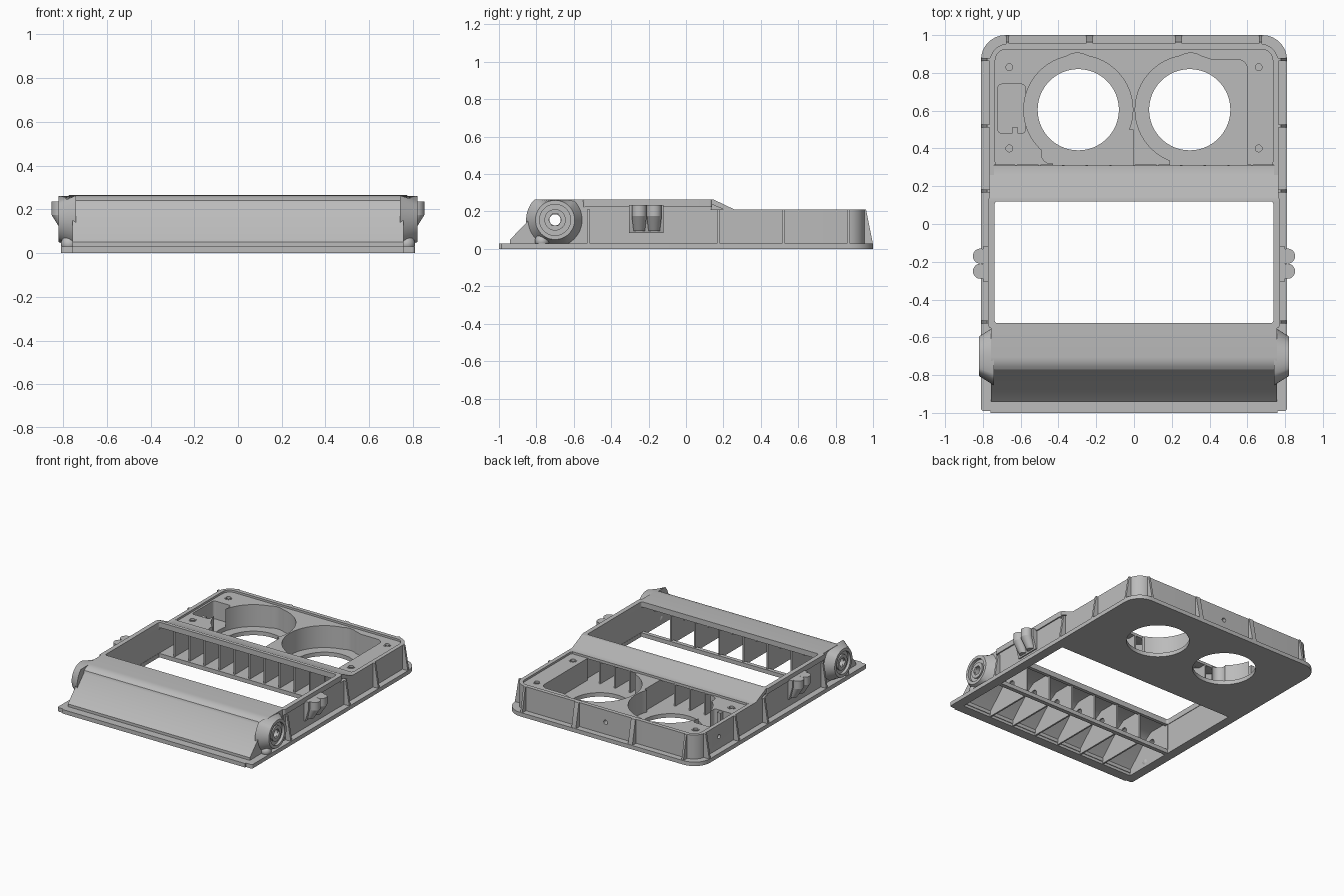
import bpy, bmesh
from math import sin, cos, pi
from mathutils import Matrix, Vector

if "Cube" in bpy.data.objects:
    bpy.data.objects.remove(bpy.data.objects["Cube"])

grey = bpy.data.materials.new("plain_grey")
grey.use_nodes = True
grey.diffuse_color = (0.5, 0.5, 0.5, 1)
grey.node_tree.nodes["Principled BSDF"].inputs["Base Color"].default_value = (0.5, 0.5, 0.5, 1)


def finish(name, bm):
    bmesh.ops.recalc_face_normals(bm, faces=bm.faces)
    mesh = bpy.data.meshes.new(name)
    bm.to_mesh(mesh)
    bm.free()
    mesh.materials.append(grey)
    obj = bpy.data.objects.new(name, mesh)
    bpy.context.collection.objects.link(obj)
    return obj


def prism(name, pts, axis, spans):
    """Extrude a profile along an axis, once for each (start, end) span."""
    place = {"x": lambda p, t: (t, p[0], p[1]),
             "y": lambda p, t: (p[0], t, p[1]),
             "z": lambda p, t: (p[0], p[1], t)}[axis]
    bm = bmesh.new()
    for a, b in spans:
        face = bm.faces.new([bm.verts.new(place(p, a)) for p in pts])
        ext = bmesh.ops.extrude_face_region(bm, geom=[face])
        move = Vector(place((0, 0), b - a))
        bmesh.ops.translate(bm, vec=move,
                            verts=[v for v in ext["geom"] if isinstance(v, bmesh.types.BMVert)])
    return finish(name, bm)


def rect(x0, y0, x1, y1, r=0.0, r_front=None):
    """Rectangle outline with rounded back and front corners."""
    rf = r if r_front is None else r_front
    pts = []
    for cx, cy, q, rad in ((x1, y1, 0, r), (x0, y1, 1, r), (x0, y0, 2, rf), (x1, y0, 3, rf)):
        sx, sy = (1 if q in (0, 3) else -1), (1 if q < 2 else -1)
        for i in range(9 if rad else 1):
            a = (q + i / 8) * pi / 2
            pts.append((cx - sx * rad + rad * cos(a), cy - sy * rad + rad * sin(a))
                       if rad else (cx, cy))
    return pts


def box(name, x0, x1, y0, y1, z0, z1):
    return prism(name, rect(x0, y0, x1, y1), "z", [(z0, z1)])


def cone(name, centre, r1, r2, depth, axis="z", n=48):
    bm = bmesh.new()
    turn = {"z": Matrix(), "x": Matrix.Rotation(pi / 2, 4, "Y"),
            "y": Matrix.Rotation(-pi / 2, 4, "X")}[axis]
    bmesh.ops.create_cone(bm, cap_ends=True, segments=n, radius1=r1, radius2=r2,
                          depth=depth, matrix=Matrix.Translation(centre) @ turn)
    return finish(name, bm)


def cut(obj, *cutters):
    for c in cutters:
        mod = obj.modifiers.new("cut", "BOOLEAN")
        mod.operation, mod.solver, mod.object = "DIFFERENCE", "EXACT", c
        bpy.context.view_layer.objects.active = obj
        bpy.ops.object.modifier_apply(modifier=mod.name)
        bpy.data.objects.remove(c)


FAN_X, FAN_Y = 0.295, 0.605
ROD_Y, ROD_Z = -0.70, 0.155

# Base plate with window, hood and fan openings
plate = prism("base_plate", rect(-0.81, -0.99, 0.81, 1.0, 0.13, 0.015), "z", [(0, 0.03)])
cut(plate,
    box("c", -0.74, 0.74, -0.525, 0.12, -1, 1),
    box("c", -0.74, 0.74, -0.925, -0.555, -1, 1),
    *[cone("c", (s * FAN_X, FAN_Y, 0), 0.215, 0.215, 1, n=64) for s in (-1, 1)])
box("front_lip", -0.76, 0.76, -1.0, -0.98, 0, 0.03)

# Rear housing with recessed deck, fan chambers and underpass
housing = prism("rear_housing", rect(-0.765, 0.12, 0.765, 0.955, 0.1, 0), "z", [(0.02, 0.21)])
cut(housing,
    prism("c", rect(-0.735, 0.302, 0.735, 0.925, 0.06, 0.03), "z", [(0.195, 0.3)]),
    box("c", -0.74, 0.74, 0.1, 0.312, 0.01, 0.3),
    *[cone("c", (s * FAN_X, FAN_Y, 0.2), 0.289, 0.289, 0.38, n=64) for s in (-1, 1)],
    cone("c", (-0.44, 0.37, 0.2), 0.05, 0.05, 0.38),
    cone("c", (-0.30, 0.80, 0.2), 0.105, 0.105, 0.38),
    cone("c", (0.30, 0.80, 0.2), 0.105, 0.105, 0.38),
    box("c", -0.43, -0.006, 0.30, 0.5, 0.01, 0.3),
    box("c", 0.19, 0.6, 0.30, 0.6, 0.01, 0.3),
    prism("c", rect(0.35, 0.5, 0.6, 0.87, 0.05), "z", [(0.01, 0.3)]),
    prism("c", rect(-0.72, 0.48, -0.575, 0.74, 0.02), "z", [(0.06, 0.3)]),
    *[cone("c", (sx * 0.66, y, 0.19), 0.027, 0.027, 0.12, n=24)
      for sx in (-1, 1) for y in (0.40, 0.83)],
    cone("c", (0, 0.95, 0.12), 0.016, 0.016, 0.08, "y", 20),
    cone("c", (-0.76, 0.70, 0.12), 0.016, 0.016, 0.06, "x", 20))
box("wiring_tab", -0.645, -0.615, 0.48, 0.51, 0.05, 0.19)

# Screw sleeves on the deck
for sx in (-1, 1):
    for y in (0.40, 0.83):
        sleeve = cone("screw_sleeve", (sx * 0.66, y, 0.17), 0.027, 0.027, 0.056, n=24)
        cut(sleeve, cone("c", (sx * 0.66, y, 0.2), 0.018, 0.018, 0.1, n=24))

# Sloped bridge between the window and the fans, with ribs below
prism("bridge_roof", [(0.12, 0.265), (0.145, 0.265), (0.26, 0.21), (0.31, 0.21), (0.31, 0.19),
                      (0.25, 0.19), (0.145, 0.235), (0.12, 0.235)], "x", [(-0.765, 0.765)])
prism("bridge_ribs", [(0.135, 0.025), (0.135, 0.24), (0.25, 0.195), (0.312, 0.195), (0.312, 0.025)],
      "x", [(i * 0.125 - 0.006, i * 0.125 + 0.006) for i in range(-5, 6)])

# Hollow front hood
slope = [(-0.94, 0.02), (-0.94, 0.05), (-0.775, 0.222)]
bend = [(-0.705 - 0.10 * sin(a), 0.165 + 0.10 * cos(a)) for a in (0.7, 0.5, 0.35, 0.18, 0)]
hood = prism("front_hood", slope + bend + [(-0.525, 0.265), (-0.525, 0.02)], "x", [(-0.757, 0.757)])
inner = [(-0.92, -0.02), (-0.92, 0.045), (-0.76, 0.205), (-0.70, 0.243), (-0.5, 0.243), (-0.5, -0.02)]
cut(hood, prism("c", inner, "x", [(-0.74, 0.74)]),
    cone("c", (0, ROD_Y, ROD_Z), 0.03, 0.03, 3, "x", 24))

# Ribs inside the hood, pierced for a rod
rib = [(-0.93, 0.004), (-0.93, 0.05), (-0.76, 0.215), (-0.70, 0.25), (-0.535, 0.25), (-0.535, 0.004)]
hood_ribs = prism("hood_ribs", rib, "x", [(x - 0.006, x + 0.006)
                                         for x in (-0.5, -0.3, -0.1, 0.1, 0.3, 0.5)])
cut(hood_ribs, cone("c", (0, ROD_Y, ROD_Z), 0.03, 0.03, 3, "x", 24))

# Window frame sides and top rim
rim = prism("window_rim", rect(-0.772, -0.55, 0.772, 0.14, 0.015), "z", [(0.225, 0.265)])
cut(rim, prism("c", rect(-0.738, -0.525, 0.738, 0.12, 0.015), "z", [(0, 1)]))

for s, side in ((1, "left"), (-1, "right")):
    wall = (0.742, 0.763) if s > 0 else (-0.763, -0.742)
    box(side + "_window_wall", *wall, -0.55, 0.13, 0.02, 0.25)

    # Hinge boss: tapered, flattened on top, with a ringed socket
    boss = cone(side + "_hinge_boss", (s * 0.78, ROD_Y, ROD_Z),
                0.155 if s > 0 else 0.105, 0.105 if s > 0 else 0.155, 0.08, "x")
    for v in boss.data.vertices:
        v.co.z = min(max(v.co.z, 0.02), 0.264)
    cut(boss, cone("c", (s * 0.82, ROD_Y, ROD_Z), 0.083, 0.083, 0.04, "x"),
        cone("c", (s * 0.8, ROD_Y, ROD_Z), 0.03, 0.03, 0.3, "x", 24))
    ring = cone(side + "_socket_ring", (s * 0.80, ROD_Y, ROD_Z), 0.057, 0.057, 0.024, "x")
    cut(ring, cone("c", (s * 0.8, ROD_Y, ROD_Z), 0.035, 0.035, 0.2, "x", 6))

    # Rounded foot under the boss
    bm = bmesh.new()
    bmesh.ops.create_uvsphere(bm, u_segments=24, v_segments=12, radius=0.038,
                              matrix=Matrix.Translation((s * 0.772, -0.77, 0.042)))
    finish(side + "_foot", bm)

    # Side latch: wedge bracket with two pegs
    wedge = [(0.755, 0.085), (0.772, 0.085), (0.80, 0.18), (0.80, 0.235), (0.755, 0.235)]
    prism(side + "_latch_bracket", [(s * x, z) for x, z in wedge], "y", [(-0.305, -0.12)])
    for y in (-0.17, -0.25):
        cone(side + "_latch_peg", (s * 0.813, y, 0.205), 0.04, 0.04, 0.06, n=32)
        peg = cone(side + "_latch_peg_taper", (s * 0.813, y, 0.135), 0.03, 0.04, 0.08, n=32)
        for v in peg.data.vertices:
            if v.co.z < 0.12:
                v.co.x -= s * 0.04

    # Side gussets
    gusset = [(0.75, 0.02), (0.807, 0.02), (0.807, 0.04), (0.778, 0.21), (0.75, 0.21)]
    prism(side + "_gussets", [(s * x, z) for x, z in gusset], "y",
          [(y - 0.008, y + 0.008) for y in (-0.52, 0.175, 0.52, 0.87)])

# Back gussets
prism("back_gussets", [(0.94, 0.02), (0.997, 0.02), (0.997, 0.04), (0.963, 0.21), (0.94, 0.21)], "x",
      [(x - s, x + s) for x, s in ((-0.67, 0.008), (-0.235, 0.018), (0.235, 0.018), (0.67, 0.008))])

# Smooth round surfaces, keep edges crisp
bpy.ops.object.select_all(action="DESELECT")
for obj in bpy.context.collection.objects:
    if obj.type == "MESH":
        obj.select_set(True)
        bpy.context.view_layer.objects.active = obj
bpy.ops.object.shade_smooth_by_angle(angle=0.6)
